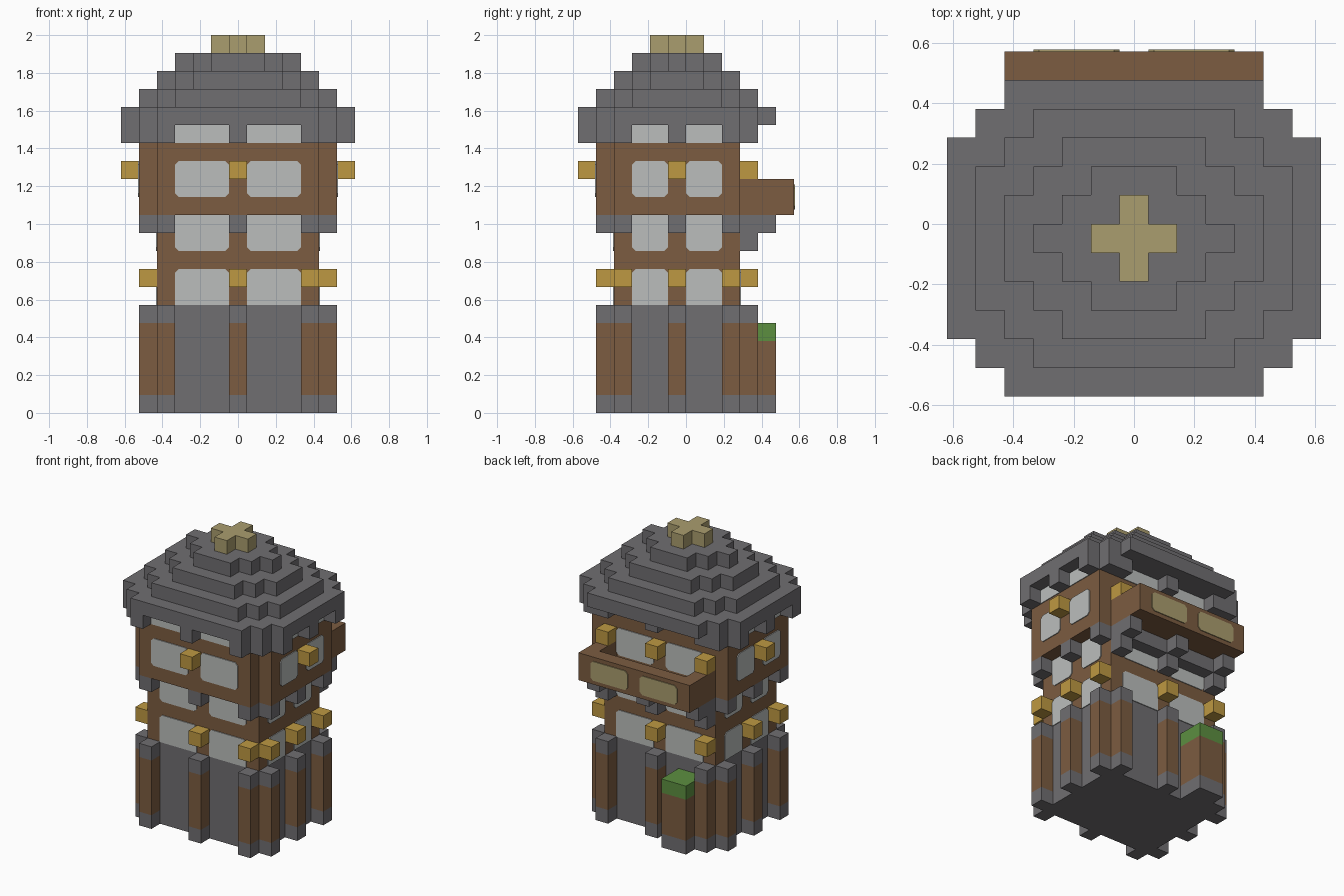
import bpy, bmesh

if "Cube" in bpy.data.objects:
    bpy.data.objects.remove(bpy.data.objects["Cube"])

U = 2 / 21  # edge of one block


def srgb(*rgb):
    return [((c / 255 + 0.055) / 1.055) ** 2.4 for c in rgb] + [1]


def material(name, *rgb):
    m = bpy.data.materials.new(name)
    m.use_nodes = True
    m.diffuse_color = srgb(*rgb)
    m.node_tree.nodes["Principled BSDF"].inputs["Base Color"].default_value = srgb(*rgb)
    return m


STONE = material("grey stone", 112, 110, 113)
WOOD = material("brown wood", 124, 92, 65)
GLASS = material("pale glass", 187, 190, 188)
LAMP = material("amber lamp", 190, 153, 66)
LEAF = material("green leaf", 92, 143, 64)
STRAW = material("dry straw", 170, 157, 110)


def finish(name, bm, mat):
    bmesh.ops.recalc_face_normals(bm, faces=bm.faces)
    bmesh.ops.scale(bm, vec=(U, U, U), verts=bm.verts)
    me = bpy.data.meshes.new(name)
    bm.to_mesh(me)
    bm.free()
    me.materials.append(mat)
    ob = bpy.data.objects.new(name, me)
    bpy.context.collection.objects.link(ob)
    return ob


def prism(name, outline, z0, z1, mat):
    bm = bmesh.new()
    face = bm.faces.new([bm.verts.new((x, y, z0)) for x, y in outline])
    top = bmesh.ops.extrude_face_region(bm, geom=[face])["geom"]
    bmesh.ops.translate(bm, vec=(0, 0, z1 - z0),
                        verts=[v for v in top if isinstance(v, bmesh.types.BMVert)])
    if len(bm.faces) == len(outline) + 1:
        bm.faces.new([v for v in bm.verts if v.co.z == z0])
    return finish(name, bm, mat)


def box(name, x0, x1, y0, y1, z0, z1, mat):
    return prism(name, [(x0, y0), (x1, y0), (x1, y1), (x0, y1)], z0, z1, mat)


def cube(name, x, y, z0, z1, mat):
    return box(name, x - .5, x + .5, y - .5, y + .5, z0, z1, mat)


def stepped(name, steps, z0, z1, mat):
    # mirrored staircase outline around the tower's centre line
    quarter = []
    for i, (hx, hy) in enumerate(steps):
        if i:
            quarter.append((hx, steps[i - 1][1]))
        quarter.append((hx, hy))
    half = quarter + [(-x, y) for x, y in reversed(quarter)]
    ring = half + [(-x, -y) for x, y in half]
    return prism(name, [(x, y - .5) for x, y in ring], z0, z1, mat)


def panel(name, axis, at, side, a0, a1, z0, z1, mat, low=True, high=True):
    # thin plate on a wall, with small cut corners
    c, t = .2, .06
    pts = [(a0 + c, z0), (a1 - c, z0)] if low else [(a0, z0), (a1, z0)]
    pts += [(a1, z0 + c)] if low else []
    pts += [(a1, z1 - c), (a1 - c, z1), (a0 + c, z1), (a0, z1 - c)] if high else [(a1, z1), (a0, z1)]
    pts += [(a0, z0 + c)] if low else []
    bm = bmesh.new()
    rings = []
    for d in (at - side * .02, at + side * t):
        rings.append([bm.verts.new((a, d, z) if axis == "y" else (d, a, z)) for a, z in pts])
        bm.faces.new(rings[-1])
    for i in range(len(pts)):
        j = (i + 1) % len(pts)
        bm.faces.new((rings[0][i], rings[0][j], rings[1][j], rings[1][i]))
    return finish(name, bm, mat)


def windows(name, hx, front, back, z0, z1, **corners):
    for s in (-.5, -3.5 - 0):
        a = .5 if s == -.5 else -3.5
        panel(name + "_front", "y", front, -1, a, a + 3, z0, z1, GLASS, **corners)
        panel(name + "_back", "y", back, 1, a, a + 3, z0, z1, GLASS, **corners)
    for side in (-1, 1):
        for a in (-3, 0):
            panel(name + "_side", "x", side * hx, side, a, a + 2, z0, z1, GLASS, **corners)


# Tower walls
box("stone_base", -4.5, 4.5, -4, 3, 0, 6, STONE)
box("lower_wall", -4.5, 4.5, -4, 3, 6, 11, WOOD)
prism("upper_wall", [(-4.5, -5), (4.5, -5), (4.5, -4), (5.5, -4), (5.5, 3),
                     (-5.5, 3), (-5.5, -4), (-4.5, -4)], 11, 16, WOOD)

# Pillars around the base, with small brackets in line under the overhang
spots = [(x, y) for x in (-4, 0, 4) for y in (-4.5, 3.5)]
spots += [(x, y) for x in (-5, 5) for y in (-3.5, -.5, 2.5)]
for x, y in spots:
    cube("pillar_foot", x, y, 0, 1, STONE)
    cube("pillar", x, y, 1, 5, WOOD)
    cube("pillar_cap", x, y, 5, 6, STONE)
    cube("overhang_bracket", x, y, 10, 11, STONE)

# Planter behind the tower
for part, z0, z1, mat in (("planter_foot", 0, 1, STONE), ("planter", 1, 4, WOOD),
                          ("planter_grass", 4, 5, LEAF)):
    box(part, -3.5, -1.5, 3, 5, z0, z1, mat)

# Windows
windows("low_window", 4.5, -4, 3, 6, 8, low=False)
windows("middle_window", 4.5, -4, 3, 9, 11, high=False)
windows("upper_window", 5.5, -5, 3, 12, 14)
windows("eave_window", 5.5, -5, 3, 15, 16, low=False, high=False)

# Lamps
for x, y in [(0, -4.5), (4, -4.5), (0, 3.5), (-4, 3.5), (5, -3.5), (5, -.5),
             (5, 2.5), (-5, -.5), (-5, -3.5)]:
    cube("lower_lamp", x, y, 7, 8, LAMP)
for x, y in [(0, -5.5), (-6, -.5), (6, -.5), (-4, 3.5), (0, 3.5), (4, 3.5)]:
    cube("upper_lamp", x, y, 13, 14, LAMP)

# Balcony at the back
box("balcony_rail", -4.5, 4.5, 5, 6, 11, 13, WOOD)
for s in (-4, 4):
    box("balcony_side_rail", s - .5, s + .5, 3, 5, 11, 13, WOOD)
box("balcony_floor", -3.5, 3.5, 3, 5, 11, 11.5, WOOD)
box("balcony_support", -4.5, 4.5, 3, 4, 10, 11, STONE)
for x in (-4, 0, 4):
    cube("balcony_bracket_low", x, 3.5, 9, 10, STONE)
    cube("balcony_bracket_high", x, 4.5, 10, 11, STONE)
for a in (-3.5, .5):
    panel("rail_panel", "y", 6, 1, a, a + 3, 11.3, 12.7, STRAW)

# Eave brackets
eaves = [(x, y) for x in (-4, 0, 4) for y in (-5.5, 3.5)]
eaves += [(x, y) for x in (-5, 5) for y in (-4.5, 3.5)]
eaves += [(x, y) for x in (-6, 6) for y in (-3.5, -.5, 2.5)]
for x, y in eaves:
    cube("eave_bracket", x, y, 15, 16, STONE)

# Stepped roof and finial
for i in range(4):
    stepped("roof_step", [(6.5 - i, 3.5 - i), (5.5 - i, 4.5 - i), (4.5 - i, 5.5 - i)],
            16 + i, 17 + i, STONE)
stepped("finial", [(1.5, .5), (.5, 1.5)], 20, 21, STRAW)
